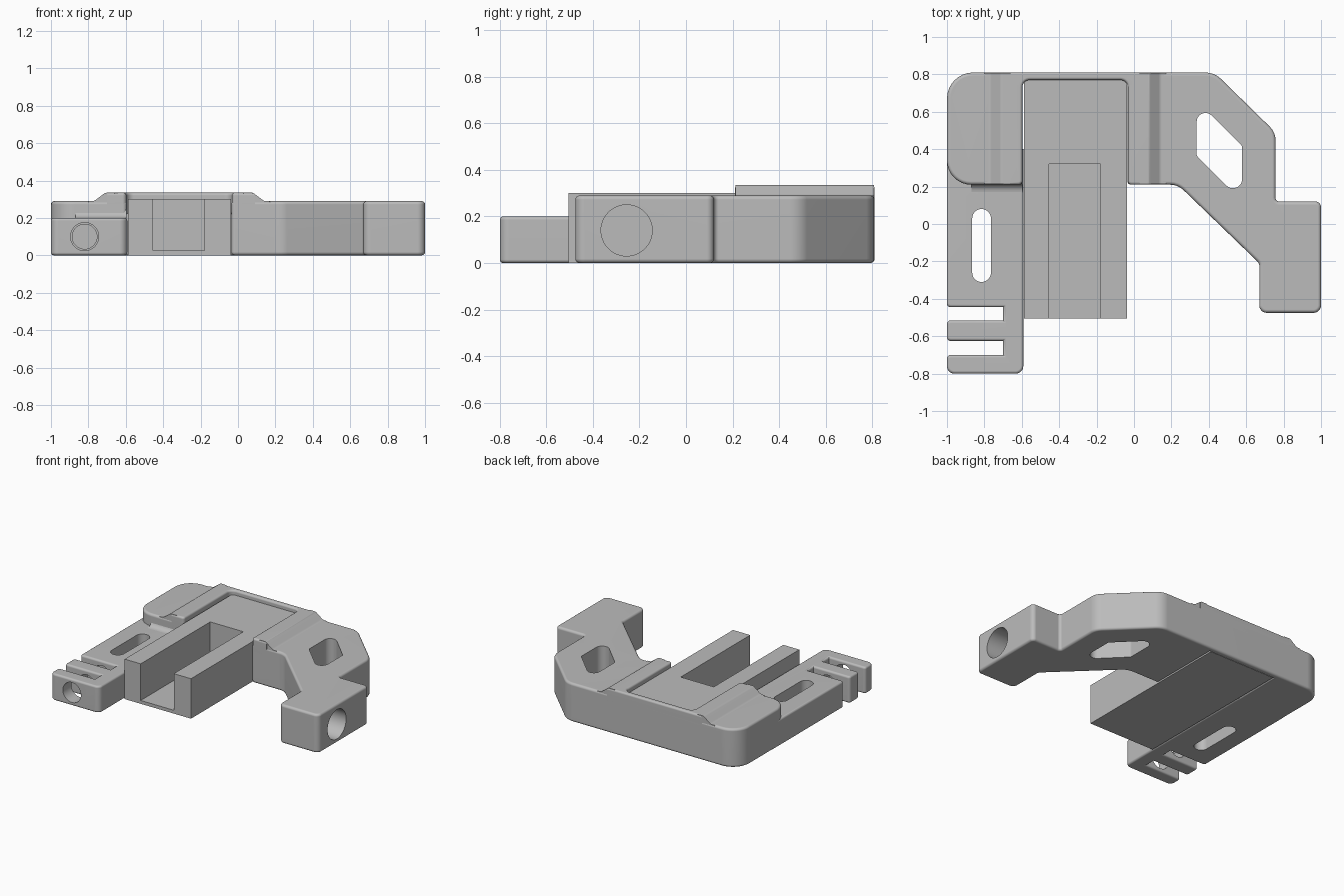
import bpy, bmesh, math
from mathutils import Vector

if "Cube" in bpy.data.objects:
    bpy.data.objects.remove(bpy.data.objects["Cube"], do_unlink=True)

grey = bpy.data.materials.new("plain_grey")
grey.use_nodes = True
grey.diffuse_color = (0.5, 0.5, 0.5, 1)
grey.node_tree.nodes["Principled BSDF"].inputs["Base Color"].default_value = (0.5, 0.5, 0.5, 1)

AXES = {"z": lambda u, v, w: (u, v, w),
        "y": lambda u, v, w: (u, w, v),
        "x": lambda u, v, w: (w, u, v)}


def outline(corners):
    """Round counter-clockwise corners (x, y, radius); return points with inward offsets."""
    result = []
    pts = [Vector(c[:2]) for c in corners]
    for i, p in enumerate(pts):
        d1 = (p - pts[i - 1]).normalized()
        d2 = (pts[(i + 1) % len(pts)] - p).normalized()
        n1, n2 = Vector((-d1.y, d1.x)), Vector((-d2.y, d2.x))
        r = corners[i][2] if len(corners[i]) > 2 else 0
        if r == 0:
            result.append((p, (n1 + n2) / (1 + n1.dot(n2))))
            continue
        turn = math.atan2(d1.cross(d2), d1.dot(d2))
        s = math.copysign(1, turn)
        centre = p - d1 * r * math.tan(abs(turn) / 2) + s * n1 * r
        steps = max(3, round(abs(turn) / 0.2))
        for k in range(steps + 1):
            a = turn * k / steps
            n = Vector((n1.x * math.cos(a) - n1.y * math.sin(a),
                        n1.x * math.sin(a) + n1.y * math.cos(a)))
            result.append((centre - s * n * r, n))
    return result


def prism(name, corners, lo, hi, bevel=0, axis="z"):
    """Extrude an outline along an axis, with rounded rims at both ends."""
    rim = outline(corners)
    levels = [(0, lo), (0, hi)]
    if bevel:
        quarter = [math.pi / 2 * k / 4 for k in range(5)]
        curve = [(bevel * (1 - math.cos(a)), bevel * (1 - math.sin(a))) for a in quarter]
        levels = [(i, lo + h) for i, h in reversed(curve)] + [(i, hi - h) for i, h in curve]
    bm = bmesh.new()
    rings = []
    for inset, w in levels:
        flat = [p + n * inset for p, n in rim]
        rings.append([bm.verts.new(AXES[axis](q.x, q.y, w)) for q in flat])
    for a, b in zip(rings, rings[1:]):
        for i in range(len(a)):
            bm.faces.new((a[i - 1], a[i], b[i], b[i - 1]))
    bm.faces.new(rings[0])
    bm.faces.new(rings[-1])
    bmesh.ops.recalc_face_normals(bm, faces=bm.faces)
    mesh = bpy.data.meshes.new(name)
    bm.to_mesh(mesh)
    bm.free()
    mesh.materials.append(grey)
    ob = bpy.data.objects.new(name, mesh)
    bpy.context.collection.objects.link(ob)
    return ob


def box(x0, x1, y0, y1, r=0):
    return [(x0, y0, r), (x1, y0, r), (x1, y1, r), (x0, y1, r)]


def bore(u, v, radius, lo, hi, axis):
    ring = [(u + radius * math.cos(math.tau * k / 48), v + radius * math.sin(math.tau * k / 48))
            for k in range(48)]
    return prism("bore_cutter", ring, lo, hi, axis=axis)


def finish(ob, cutters=()):
    bpy.ops.object.select_all(action="DESELECT")
    ob.select_set(True)
    bpy.context.view_layer.objects.active = ob
    for cutter in cutters:
        cutter.hide_render = True
        mod = ob.modifiers.new("cut", "BOOLEAN")
        mod.operation, mod.solver, mod.object = "DIFFERENCE", "EXACT", cutter
        bpy.ops.object.modifier_apply(modifier=mod.name)
        bpy.data.objects.remove(cutter, do_unlink=True)
    bpy.ops.object.shade_smooth_by_angle(angle=math.radians(35))
    ob.modifiers.new("even_shading", "WEIGHTED_NORMAL").keep_sharp = True


# Main bracket: back bar, angled arm and end block, open around the rail
bracket = prism("bracket_body", [
    (-1, .21, .13), (-.595, .21, .02), (-.595, .76), (-.035, .76), (-.035, .21, .02),
    (.235, .21, .1), (.67, -.21, .03), (.67, -.475, .04), (1, -.475, .04), (1, .12, .03),
    (.757, .12, .02), (.757, .49, .1), (.43, .81, .12), (-1, .81, .14)], 0, .29, .018)
window = prism("window_cutter", [
    (.335, .365, .02), (.578, .122, .049), (.578, .417, .02), (.335, .66, .047)], -.1, .5)
finish(bracket, [window, bore(-.255, .14, .11, .75, 1.1, "x")])

# Low side arm with two clamp slots, an oblong hole and a screw bore
slots = []
for top, bottom in ((-.445, -.515), (-.625, -.7)):
    slots += [(-1, top, .02), (-.7, top), (-.7, bottom), (-1, bottom, .02)]
arm = prism("slotted_arm", [(-1, -.8, .04), (-.592, -.8, .04), (-.592, .4), (-1, .4)] + slots,
            0, .2, .015)
oblong = prism("oblong_cutter", box(-.865, -.765, -.31, .08, .0499), -.1, .4)
finish(arm, [oblong, bore(-.82, .1, .075, -.9, -.66, "y"), bore(-.82, .1, .066, -.67, -.4, "y")])

# Fillet where the side arm meets the bracket
curve = [(.17 + .045 * math.sin(a), .245 - .045 * math.cos(a))
         for a in (math.pi / 2 * k / 6 for k in range(7))]
finish(prism("arm_fillet", curve + [(.23, .245), (.23, .19), (.17, .19)], -.87, -.597, axis="x"))

# Raised rim around the rail pocket
finish(prism("raised_rim", [
    (-.7, .21), (-.597, .21, .02), (-.597, .77, .04), (-.033, .77, .04), (-.033, .21, .02),
    (.09, .21), (.09, .81), (-.7, .81)], .22, .335, .015))

# Sloped shoulders leading up to the rim on both sides
for name, foot, side in (("right_shoulder", -.8, 1), ("left_shoulder", .17, -1)):
    profile = [(0, .27), (.14, .27), (.14, .335), (.09, .335, .03), (.03, .29, .03), (0, .289)]
    placed = [(foot + side * c[0],) + c[1:] for c in profile]
    finish(prism(name, placed[::side], .213, .807, axis="y"))

# Square rail with an open channel
finish(prism("channel_rail", [
    (-.588, -.505), (-.455, -.505), (-.455, .32), (-.18, .32), (-.18, -.505),
    (-.037, -.505), (-.037, .77), (-.588, .77)], 0, .3))
finish(prism("channel_floor", box(-.455, -.18, -.505, .32), 0, .025))
